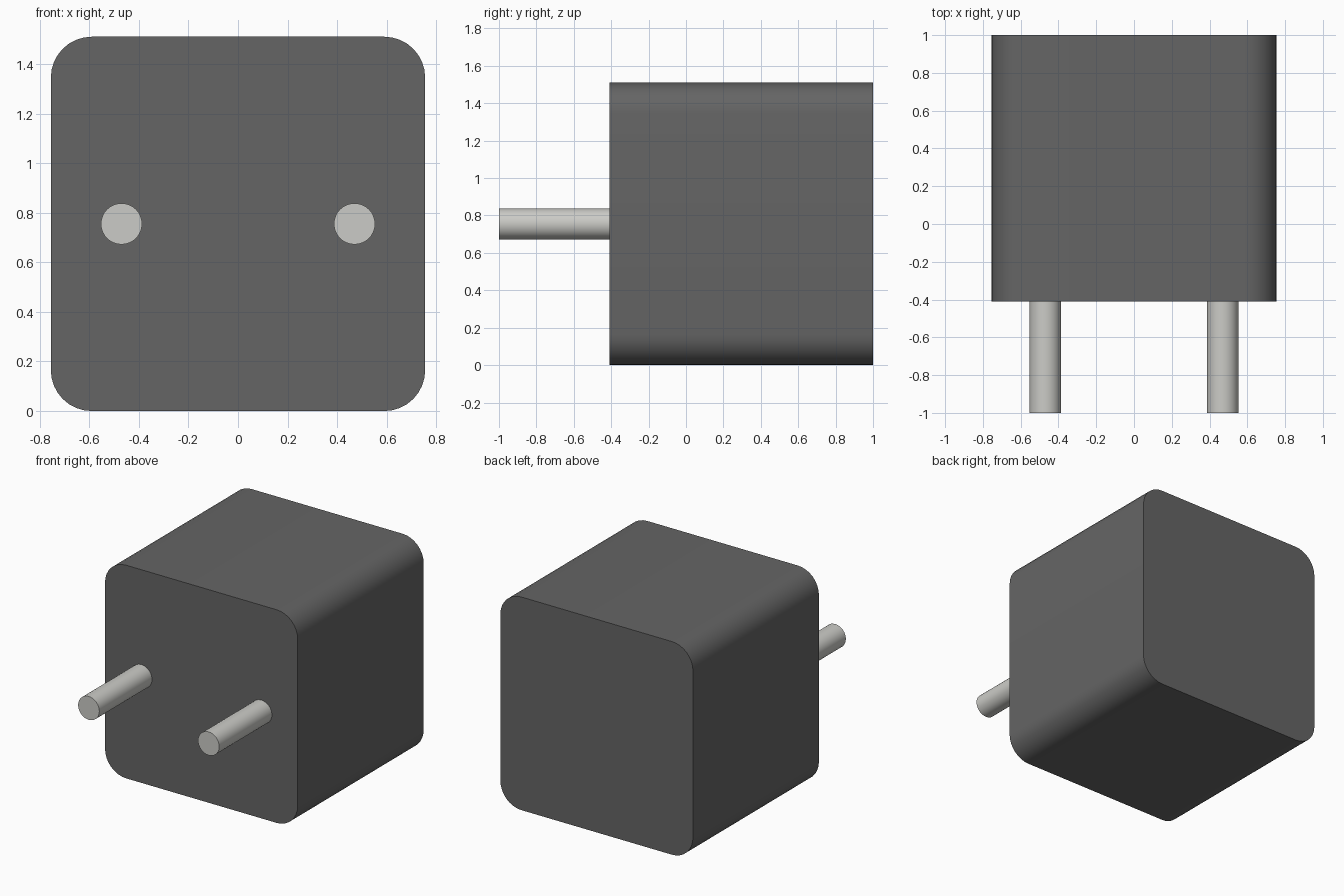
import bpy, bmesh, math
from mathutils import Matrix

if "Cube" in bpy.data.objects:
    bpy.data.objects.remove(bpy.data.objects["Cube"])

HALF, FRONT, BACK = 0.755, -0.41, 1.0   # housing half-width and depth range
RADIUS, SEGMENTS = 0.165, 8             # rounded long edges


def material(name, color):
    m = bpy.data.materials.new(name)
    m.diffuse_color = (*color, 1)
    m.use_nodes = True
    m.node_tree.nodes["Principled BSDF"].inputs["Base Color"].default_value = m.diffuse_color
    return m


def add_object(name, bm, mat):
    mesh = bpy.data.meshes.new(name)
    bmesh.ops.recalc_face_normals(bm, faces=bm.faces)
    bm.to_mesh(mesh)
    bm.free()
    mesh.materials.append(mat)
    ob = bpy.data.objects.new(name, mesh)
    bpy.context.collection.objects.link(ob)
    bpy.ops.object.select_all(action='DESELECT')
    ob.select_set(True)
    bpy.context.view_layer.objects.active = ob
    bpy.ops.object.shade_smooth_by_angle(angle=math.radians(30))
    return ob


dark = material("dark_plastic", (0.13, 0.13, 0.13))
metal = material("pale_metal", (0.6, 0.6, 0.57))

# Housing: a box with its four front-to-back edges rounded
bm = bmesh.new()
bmesh.ops.create_cube(bm, size=1, matrix=Matrix.Translation((0, (FRONT + BACK) / 2, HALF))
                      @ Matrix.Diagonal((2 * HALF, BACK - FRONT, 2 * HALF, 1)))
long_edges = [e for e in bm.edges if abs(e.verts[0].co.y - e.verts[1].co.y) > 0.5]
bmesh.ops.bevel(bm, geom=long_edges, offset=RADIUS, segments=SEGMENTS,
                profile=0.5, affect='EDGES')
add_object("housing", bm, dark)

# Two round contact pins on the front, seated slightly into the housing
y0, y1 = -1.0, FRONT + 0.01
for side, x in (("left", -0.47), ("right", 0.47)):
    bm = bmesh.new()
    bmesh.ops.create_cone(bm, cap_ends=True, segments=32, radius1=0.083, radius2=0.083,
                          depth=y1 - y0, matrix=Matrix.Translation((x, (y0 + y1) / 2, HALF))
                          @ Matrix.Rotation(math.pi / 2, 4, 'X'))
    add_object(f"{side}_pin", bm, metal)
